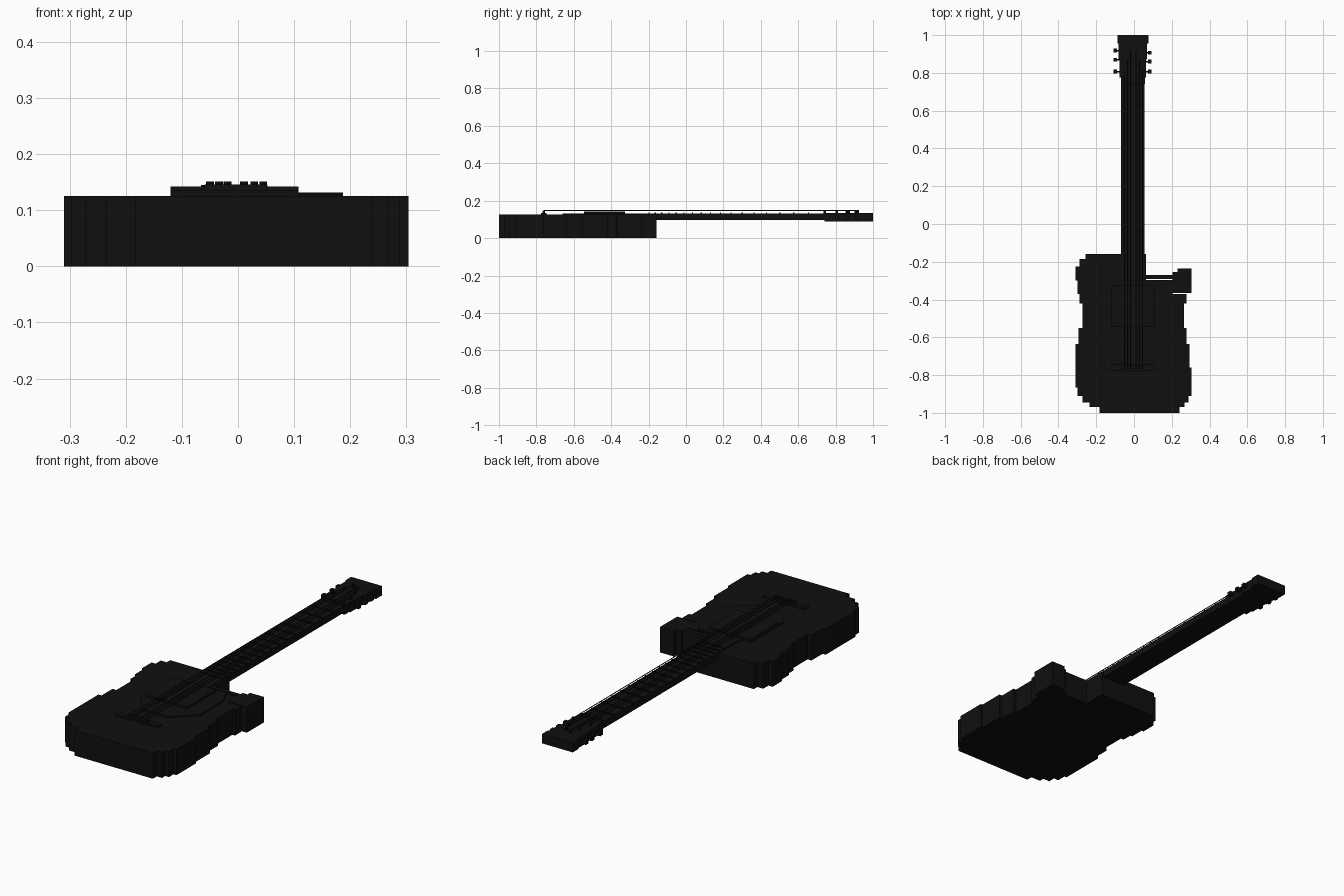
import bpy, bmesh, math
from mathutils import Vector

black = bpy.data.materials.new("black")
black.diffuse_color = (0.005, 0.005, 0.005, 1)


def finish(name, bm):
    bmesh.ops.recalc_face_normals(bm, faces=bm.faces)
    me = bpy.data.meshes.new(name)
    bm.to_mesh(me)
    bm.free()
    me.materials.append(black)
    ob = bpy.data.objects.new(name, me)
    bpy.context.collection.objects.link(ob)
    return ob


def prism(name, pts, z0, z1):
    bm = bmesh.new()
    face = bm.faces.new([bm.verts.new((x, y, z0)) for x, y in pts])
    ext = bmesh.ops.extrude_face_region(bm, geom=[face])
    verts = [g for g in ext["geom"] if isinstance(g, bmesh.types.BMVert)]
    bmesh.ops.translate(bm, verts=verts, vec=(0, 0, z1 - z0))
    return finish(name, bm)


def box(name, x0, x1, y0, y1, z0, z1):
    return prism(name, [(x0, y0), (x1, y0), (x1, y1), (x0, y1)], z0, z1)


def rod(name, a, b, r, sides=8):
    a, b = Vector(a), Vector(b)
    bm = bmesh.new()
    bmesh.ops.create_cone(bm, cap_ends=True, segments=sides, radius1=r,
                          radius2=r, depth=(b - a).length)
    rot = (b - a).to_track_quat("Z", "Y").to_matrix()
    bmesh.ops.rotate(bm, verts=bm.verts, matrix=rot)
    bmesh.ops.translate(bm, verts=bm.verts, vec=(a + b) / 2)
    return finish(name, bm)


def stepped(levels):
    """Edge of a stepped side: list of (x, y_low, y_high) runs."""
    return [p for x, lo, hi in levels for p in ((x, lo), (x, hi))]


# Body with stepped sides, from the tail up to the neck joint
right = stepped([(0.24, -1, -0.97), (0.268, -0.97, -0.945),
                 (0.288, -0.945, -0.91), (0.304, -0.91, -0.76),
                 (0.294, -0.76, -0.635), (0.278, -0.635, -0.55),
                 (0.264, -0.55, -0.42), (0.278, -0.42, -0.37),
                 (0.204, -0.37, -0.297), (0.064, -0.297, -0.158)])
left = stepped([(-0.183, -1, -0.97), (-0.235, -0.97, -0.945),
                (-0.272, -0.945, -0.91), (-0.298, -0.91, -0.865),
                (-0.31, -0.865, -0.635), (-0.293, -0.635, -0.55),
                (-0.272, -0.55, -0.42), (-0.288, -0.42, -0.37),
                (-0.299, -0.37, -0.3), (-0.31, -0.3, -0.225),
                (-0.288, -0.225, -0.185), (-0.256, -0.185, -0.158)])
prism("body", right + left[::-1], 0, 0.125)

# Cutaway strip and horn
box("cutaway_strip", 0.064, 0.204, -0.29, -0.27, 0, 0.125)
prism("horn", [(0.204, -0.366), (0.304, -0.366), (0.304, -0.235),
               (0.23, -0.235), (0.23, -0.255), (0.204, -0.255)], 0, 0.125)

# Pickguard with clipped corners, and the raised plate on it
prism("pickguard", [(-0.06, -0.66), (0.08, -0.66), (0.187, -0.56),
                    (0.187, -0.38), (0.15, -0.305), (-0.07, -0.305),
                    (-0.12, -0.38), (-0.12, -0.58)], 0.12, 0.132)
box("pickup_plate", -0.12, 0.108, -0.545, -0.325, 0.12, 0.142)

# Bridge
box("bridge_base", -0.12, 0.108, -0.775, -0.745, 0.12, 0.135)
box("bridge_saddle", -0.06, 0.052, -0.768, -0.755, 0.13, 0.146)

# Neck, fingerboard and frets
box("neck", -0.068, 0.055, -0.3, 0.76, 0.098, 0.122)
box("fingerboard", -0.068, 0.055, -0.33, 0.74, 0.122, 0.132)
for i in range(1, 18):
    y = 0.74 - 1.5 * (1 - 2 ** (-i / 12))
    box("fret", -0.066, 0.053, y - 0.003, y + 0.003, 0.13, 0.137)
box("nut", -0.066, 0.053, 0.735, 0.748, 0.13, 0.145)

# Headstock with stepped flare
head_r = stepped([(0.058, 0.74, 0.775), (0.064, 0.775, 0.87),
                  (0.07, 0.87, 0.955), (0.077, 0.955, 1)])
head_l = stepped([(-0.07, 0.74, 0.775), (-0.077, 0.775, 0.87),
                  (-0.082, 0.87, 0.955), (-0.088, 0.955, 1)])
prism("headstock", head_r + head_l[::-1], 0.088, 0.135)

# Tuners: a post on the face, a shaft and a knob on the side, and a string
for side, edge, knob, ys, xs in (
        (-1, -0.06, -0.09, (0.807, 0.87, 0.918), (-0.05, -0.034, -0.019)),
        (1, 0.05, 0.075, (0.807, 0.86, 0.907), (0.045, 0.029, 0.011))):
    for y, x in zip(ys, xs):
        rod("tuner_post", (x, y, 0.13), (x, y, 0.151), 0.007)
        rod("tuner_shaft", (edge, y, 0.112), (knob, y, 0.112), 0.004)
        end = knob + side * 0.018
        box("tuner_knob", min(knob, end), max(knob, end),
            y - 0.01, y + 0.01, 0.102, 0.122)
        rod("string", (x, -0.762, 0.147), (x, y, 0.147), 0.0022, 6)
